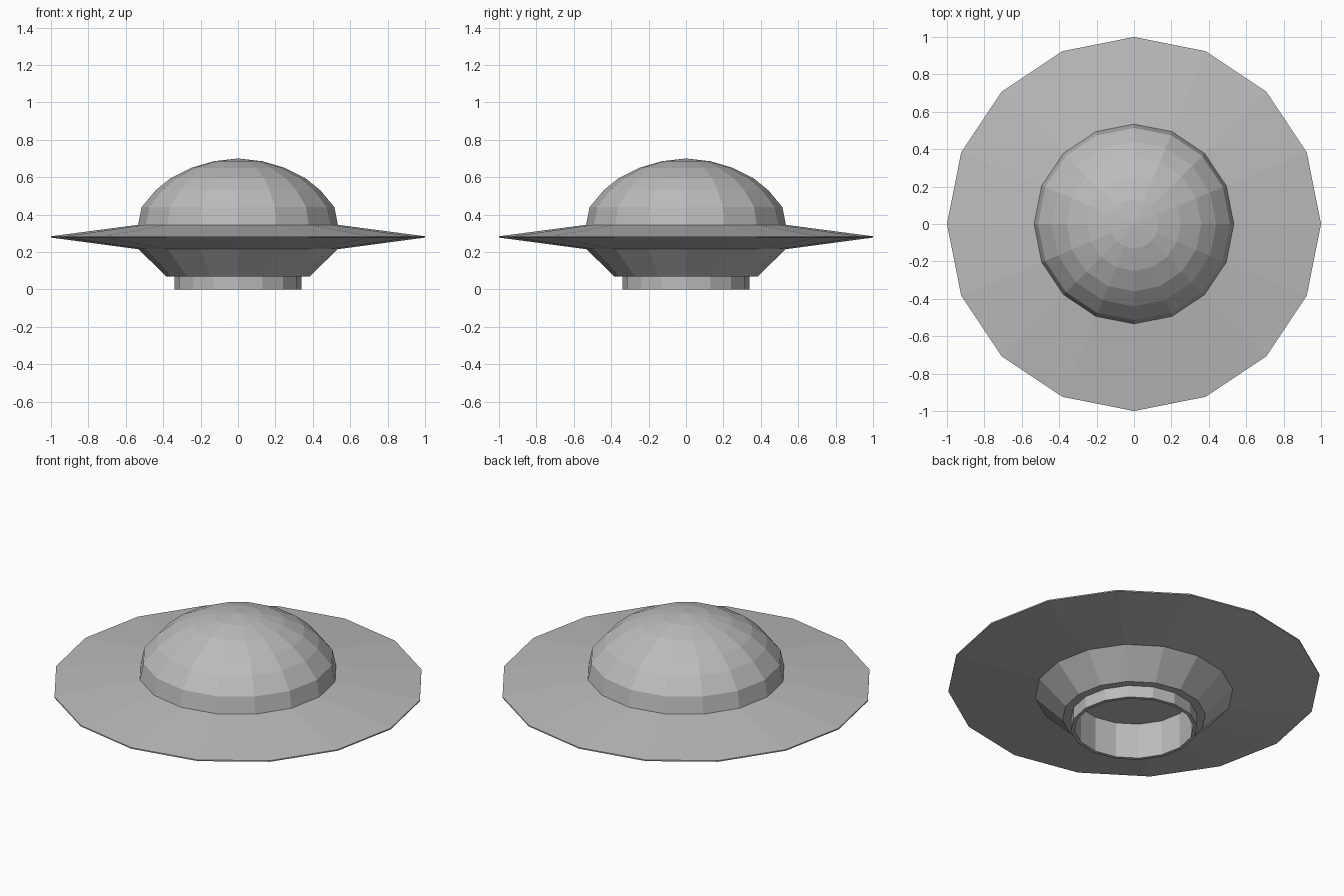
import bpy, bmesh, math

SIDES = 16

cube = bpy.data.objects.get("Cube")
if cube:
    bpy.data.objects.remove(cube, do_unlink=True)

grey = bpy.data.materials.new("hull grey")
grey.use_nodes = True
grey.diffuse_color = (0.5, 0.5, 0.5, 1)
grey.node_tree.nodes["Principled BSDF"].inputs["Base Color"].default_value = (0.5, 0.5, 0.5, 1)


def lathe(name, profile):
    """Spin a (radius, z) profile about z; a radius of zero closes to a point."""
    bm = bmesh.new()
    rings = []
    for r, z in profile:
        if r == 0:
            rings.append([bm.verts.new((0, 0, z))] * SIDES)
        else:
            rings.append([bm.verts.new((r * math.cos(a), r * math.sin(a), z))
                          for a in (2 * math.pi * i / SIDES for i in range(SIDES))])
    for low, high in zip(rings, rings[1:]):
        for i in range(SIDES):
            j = (i + 1) % SIDES
            corners = dict.fromkeys((low[i], low[j], high[j], high[i]))
            bm.faces.new(list(corners))
    bmesh.ops.recalc_face_normals(bm, faces=bm.faces)
    mesh = bpy.data.meshes.new(name)
    bm.to_mesh(mesh)
    bm.free()
    mesh.materials.append(grey)
    obj = bpy.data.objects.new(name, mesh)
    bpy.context.collection.objects.link(obj)
    return obj


# Faceted cabin dome
lathe("dome", [(0, 0.34), (0.535, 0.34), (0.515, 0.44), (0.44, 0.53),
               (0.36, 0.595), (0.25, 0.65), (0.13, 0.685), (0, 0.70)])

# Thin-edged saucer disc, its underside closing the well of the base ring
lathe("disc", [(0, 0.21), (0.32, 0.21), (0.535, 0.215), (1, 0.277),
               (1, 0.284), (0.535, 0.345), (0, 0.345)])

# Tapered lower hull with an open centre
lathe("lower_hull", [(0.33, 0.07), (0.385, 0.07), (0.535, 0.218),
                     (0.33, 0.218), (0.33, 0.07)])

# Open base ring
lathe("base_ring", [(0.32, 0), (0.34, 0), (0.34, 0.215), (0.32, 0.215), (0.32, 0)])
